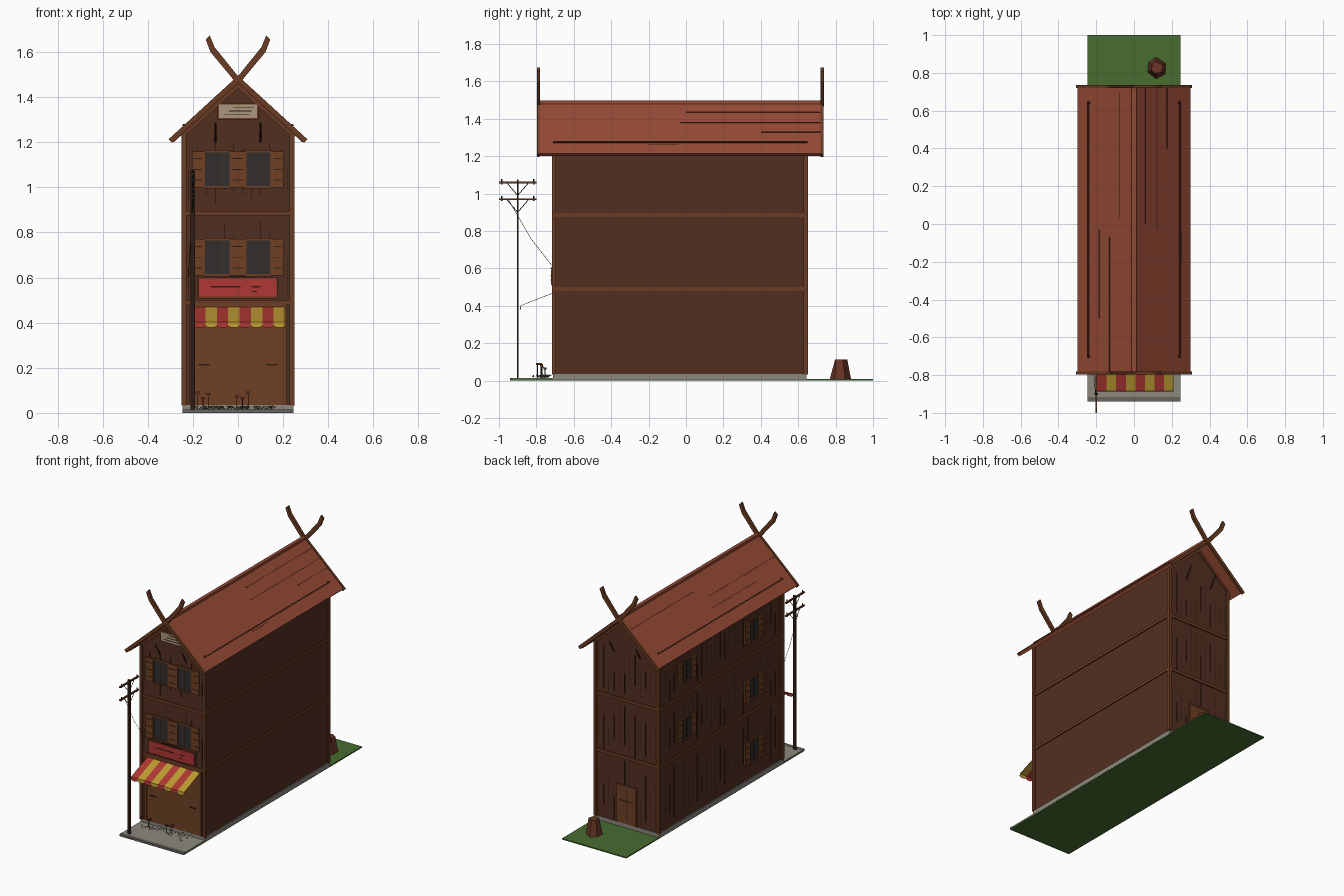
import bpy, bmesh, math, random
from mathutils import Vector

if "Cube" in bpy.data.objects:
    bpy.data.objects.remove(bpy.data.objects["Cube"])

random.seed(4)
mats = {}


def lin(c):
    return (c / 255 / 12.92) if c < 11 else ((c / 255 + 0.055) / 1.055) ** 2.4


PALETTE = dict(wall=(82, 47, 32), trim=(106, 60, 35), dark=(45, 28, 20), panel=(112, 64, 36),
               roof=(150, 74, 52), seam=(98, 48, 36), glass=(50, 47, 45), red=(175, 55, 50),
               yellow=(190, 155, 50), cream=(170, 150, 125), green=(72, 108, 48),
               stone=(140, 136, 126), barrel=(104, 54, 38), kerb=(105, 101, 95))


def make(name, bm, col):
    bmesh.ops.recalc_face_normals(bm, faces=bm.faces)
    me = bpy.data.meshes.new(name)
    bm.to_mesh(me)
    bm.free()
    if col not in mats:
        mats[col] = bpy.data.materials.new(col)
        mats[col].diffuse_color = (*[lin(c) for c in PALETTE[col]], 1)
    me.materials.append(mats[col])
    ob = bpy.data.objects.new(name, me)
    bpy.context.collection.objects.link(ob)
    return ob


def boxes(name, col, items):
    # several axis-aligned boxes (x0, x1, y0, y1, z0, z1) in one mesh
    bm = bmesh.new()
    for x0, x1, y0, y1, z0, z1 in items:
        vs = bmesh.ops.create_cube(bm, size=1)['verts']
        for v in vs:
            v.co = ((x0 + x1) / 2 + v.co.x * (x1 - x0), (y0 + y1) / 2 + v.co.y * (y1 - y0),
                    (z0 + z1) / 2 + v.co.z * (z1 - z0))
    return make(name, bm, col)


def prisms(name, col, profiles, y0, y1):
    # XZ profiles extruded along y
    bm = bmesh.new()
    for prof in profiles:
        f = bm.faces.new([bm.verts.new((x, y0, z)) for x, z in prof])
        r = bmesh.ops.extrude_face_region(bm, geom=[f])
        bmesh.ops.translate(bm, vec=(0, y1 - y0, 0),
                            verts=[v for v in r['geom'] if isinstance(v, bmesh.types.BMVert)])
    return make(name, bm, col)


def rods(name, col, segs, r, sides=4):
    bm = bmesh.new()
    for p, q in segs:
        p, q = Vector(p), Vector(q)
        vs = bmesh.ops.create_cone(bm, cap_ends=True, segments=sides, radius1=r, radius2=r,
                                   depth=(q - p).length)['verts']
        rot = (q - p).to_track_quat('Z', 'Y')
        for v in vs:
            v.co = rot @ v.co + (p + q) / 2
    return make(name, bm, col)


X, YF, YB = 0.24, -0.705, 0.64


def on(side, u0, u1, z0, z1, d, d0=-0.004):
    # box lying on a wall, standing out by d
    if side == 'front':
        return (u0, u1, YF - d, YF - d0, z0, z1)
    if side == 'back':
        return (u0, u1, YB + d0, YB + d, z0, z1)
    return (-X - d, -X - d0, u0, u1, z0, z1)


# ground, pavement, foundation
boxes('lawn', 'green', [(-0.245, 0.245, -0.935, 1.0, 0, 0.008)])
boxes('pavement', 'stone', [(-0.245, 0.245, -0.925, YF, 0.006, 0.014)])
boxes('kerb', 'kerb', [(-0.245, 0.245, -0.94, -0.915, 0, 0.015)])
boxes('foundation', 'stone', [(-0.246, 0.246, YF - 0.005, YB + 0.005, 0.005, 0.035)])

# house body with gables
prisms('house_body', 'wall', [[(-X, 0.03), (X, 0.03), (X, 1.245), (0, 1.462), (-X, 1.245)]], YF, YB)

# roof slopes
prisms('roof', 'roof', [[(0, 1.49), (s * 0.3, 1.215), (s * 0.285, 1.2), (0, 1.46)] for s in (-1, 1)],
       -0.785, 0.725)
boxes('ridge_cap', 'roof', [(-0.012, 0.012, -0.785, 0.725, 1.48, 1.497)])

# barge boards and crossed horns at both ends
barge = [[(0, 1.495), (s * 0.308, 1.213), (s * 0.293, 1.197), (0, 1.465)] for s in (-1, 1)]
horn = [[(s * x, z) for x, z in ((-0.012, 1.478), (0.01, 1.465), (0.122, 1.6), (0.143, 1.655),
                                (0.125, 1.673), (0.104, 1.622))] for s in (-1, 1)]
for nm, y in (('front', -0.797), ('back', 0.72)):
    prisms(nm + '_barge_boards', 'trim', barge, y, y + 0.015)
    prisms(nm + '_roof_horns', 'trim', horn, y, y + 0.017)

# roof seams and snow rails
seams = [(0.06, 0, 0.72), (0.12, -0.03, 0.72), (0.175, 0.4, 0.72), (0.25, -0.2, -0.04),
         (-0.075, 0.03, 0.7), (-0.185, -0.5, -0.03), (-0.13, -0.78, -0.07)]
top = lambda x: 1.49 - 0.917 * abs(x)
rods('roof_seams', 'seam', [((x, a, top(x)), (x, b, top(x))) for x, a, b in seams], 0.004)
rails = []
for s in (-1, 1):
    x = 0.243 * s
    rails.append(((x, -0.71, top(x) + 0.008), (x, 0.65, top(x) + 0.008)))
    rails += [((x, y, top(x) + 0.008), (x - 0.012 * s, y, top(x) + 0.008)) for y in (-0.7, 0.64)]
rods('snow_rails', 'seam', rails, 0.005)

# corner posts, belts and gable trim
trim = []
for sx in (-1, 1):
    for y in (YF, YB):
        trim.append((sx * X - 0.011, sx * X + 0.011, y - 0.011, y + 0.011, 0.033, 1.245))
for z in (0.49, 0.885):
    trim += [(-X - 0.008, X + 0.008, y - 0.008, y + 0.008, z - 0.01, z + 0.01) for y in (YF, YB)]
    trim += [(s * X - 0.008, s * X + 0.008, YF, YB, z - 0.01, z + 0.01) for s in (-1, 1)]
boxes('posts_and_belts', 'trim', trim)
for nm, y in (('front', YF - 0.008), ('back', YB)):
    prisms(nm + '_gable_trim', 'trim',
           [[(0, 1.46), (s * X, 1.243), (s * X, 1.222), (0, 1.438)] for s in (-1, 1)], y, y + 0.008)

# plank grooves on front, left and back walls
grooves = []
for side, a, b, n in (('front', -0.22, 0.22, 11), ('back', -0.22, 0.22, 11), ('left', -0.68, 0.62, 26)):
    for i in range(n + 1):
        u = a + (b - a) * i / n
        for z0, z1 in ((0.04, 0.48), (0.5, 0.875), (0.895, 1.22)):
            if side == 'front' and z0 < 0.1:
                continue
            lo = random.uniform(z0, z0 + 0.12)
            grooves.append(on(side, u - 0.0015, u + 0.0015, lo, random.uniform(lo + 0.1, z1), 0.0015))
boxes('plank_grooves', 'dark', grooves)

# gable braces
rods('gable_braces', 'dark', [((s * 0.1, y, 1.2), (s * 0.1, y + 0.05 * o, 1.285))
                              for s in (-1, 1) for y, o in ((YF, -1), (YB, 1))], 0.005)

# windows with louvred shutters
glass, frames, shutters, bars = [], [], [], []


def window(side, u, z, w, h, sw):
    glass.append(on(side, u - w / 2, u + w / 2, z - h / 2, z + h / 2, 0.004))
    bars.append(on(side, u - 0.002, u + 0.002, z - h / 2, z + h / 2, 0.006))
    for s in (-1, 1):
        frames.append(on(side, u - w / 2, u + w / 2, z + s * h / 2 - 0.005, z + s * h / 2 + 0.005, 0.01))
        e = u + s * w / 2
        frames.append(on(side, e - 0.004, e + 0.004, z - h / 2, z + h / 2, 0.01))
        c = e + s * (sw / 2 + 0.003)
        shutters.append(on(side, c - sw / 2, c + sw / 2, z - h / 2, z + h / 2, 0.009))
        for k in (-0.3, 0, 0.3):
            bars.append(on(side, c - sw * 0.35, c + sw * 0.35, z + k * h - 0.002, z + k * h + 0.002, 0.0105))


for z in (0.69, 1.08):
    window('front', -0.092, z, 0.115, 0.16, 0.052)
    window('front', 0.09, z, 0.112, 0.16, 0.052)
for y, z in ((0.34, 0.65), (0.34, 1.05), (-0.39, 0.22), (-0.39, 0.65), (-0.39, 1.05)):
    window('left', y, z, 0.095, 0.15, 0.05)
boxes('window_panes', 'glass', glass)
boxes('window_frames', 'trim', frames)
boxes('shutters', 'panel', shutters)
boxes('shutter_slats', 'dark', bars)

# shop front, sign board and gable vent
boxes('shop_front', 'panel', [on('front', -0.2, 0.2, 0.035, 0.48, 0.004)])
boxes('shop_posts', 'trim', [on('front', s * 0.208 - 0.01, s * 0.208 + 0.01, 0.035, 0.48, 0.008) for s in (-1, 1)])
boxes('shop_handles', 'dark', [on('front', s * 0.15 - 0.025, s * 0.15 + 0.025, 0.21, 0.216, 0.008) for s in (-1, 1)])
boxes('sign_board', 'red', [on('front', -0.172, 0.17, 0.515, 0.595, 0.018)])
boxes('sign_frame', 'trim', [on('front', -0.178, 0.176, 0.508, 0.602, 0.013)])
boxes('sign_strips', 'dark', [on('front', -0.12, 0.01, 0.557, 0.562, 0.02), on('front', 0.06, 0.1, 0.557, 0.562, 0.02),
                              on('front', 0.06, 0.085, 0.535, 0.54, 0.02), on('front', -0.08, 0.08, 0.6, 0.605, 0.02)])
boxes('gable_vent', 'cream', [on('front', -0.085, 0.085, 1.308, 1.367, 0.014)])
boxes('vent_frame', 'trim', [on('front', -0.092, 0.092, 1.3, 1.375, 0.01)])
boxes('vent_slats', 'dark', [on('front', -0.06 + 0.02 * k, 0.05 + 0.01 * k, 1.32 + 0.017 * k, 1.323 + 0.017 * k, 0.016)
                             for k in range(3)])

# striped awning with pointed valance
for col, first in (('red', 0), ('yellow', 1)):
    bm = bmesh.new()
    for i in range(first, 8, 2):
        a = -0.195 + i * 0.0505
        b = a + 0.0505
        rows = [[bm.verts.new((x, y, z)) for x in (a, b)] for y, z in ((YF, 0.472), (-0.885, 0.402))]
        low = [bm.verts.new((x, -0.887, z)) for x, z in ((a, 0.386), (a + 0.012, 0.378), (b - 0.012, 0.378), (b, 0.386))]
        bm.faces.new((rows[0][0], rows[0][1], rows[1][1], rows[1][0]))
        bm.faces.new((rows[1][0], rows[1][1], *reversed(low)))
    ob = make('awning_' + col, bm, col)
    m = ob.modifiers.new('thickness', 'SOLIDIFY')
    m.thickness = 0.003

# back door
boxes('back_door', 'panel', [on('back', -0.065, 0.07, 0.035, 0.29, 0.006)])
boxes('back_door_frame', 'trim', [on('back', -0.075, -0.063, 0.035, 0.3, 0.01), on('back', 0.068, 0.08, 0.035, 0.3, 0.01),
                                  on('back', -0.075, 0.08, 0.288, 0.3, 0.01)])
boxes('back_door_grooves', 'dark', [on('back', 0, 0.005, 0.05, 0.27, 0.008), on('back', -0.05, 0.055, 0.19, 0.195, 0.008)])

# utility pole, cross arms, braces, insulators and drop wires
px, py = -0.2, -0.9
boxes('utility_pole', 'dark', [(px - 0.01, px + 0.01, py - 0.004, py + 0.004, 0.01, 1.075)])
boxes('cross_arms', 'trim', [(px - 0.005, px + 0.005, -1.0, -0.8, z - 0.005, z + 0.005) for z in (0.97, 1.06)])
rods('arm_braces', 'dark', [((px, py + s * 0.06, z), (px, py, z - 0.07)) for s in (-1, 1) for z in (0.97, 1.06)], 0.002)
rods('insulators', 'dark', [((px, y, z - 0.01), (px, y, z + 0.018)) for y in (-0.985, -0.815) for z in (0.97, 1.06)], 0.004)
rods('drop_wires', 'dark', [((px, -0.95, 0.97), (px - 0.01, -0.83, 0.76)), ((px - 0.01, -0.83, 0.76), (px - 0.02, YF, 0.6))], 0.0012)

# small plants on the pavement
leaves, stems, buds = bmesh.new(), [], []
for i in range(14):
    x, y = -0.18 + 0.025 * i, random.uniform(-0.82, -0.74)
    for k in range(3):
        t = random.uniform(0, 6.28)
        c, s = math.cos(t) * 0.026, math.sin(t) * 0.02
        leaves.faces.new([leaves.verts.new(p) for p in ((x, y, 0.015), (x + c - s * 0.4, y + s + c * 0.4, 0.032),
                                                       (x + c * 1.3, y + s * 1.3, 0.024), (x + c + s * 0.4, y + s - c * 0.4, 0.03))])
    if i in (0, 1, 2, 7, 8, 9):
        h = random.uniform(0.06, 0.09)
        stems.append(((x, y, 0.014), (x, y, h)))
        buds.append((x - 0.009, x + 0.009, y - 0.008, y + 0.008, h - 0.004, h + 0.006))
make('plant_leaves', leaves, 'stone')
rods('plant_stems', 'dark', stems, 0.0015)
boxes('plant_buds', 'barrel', buds)

# faceted stump behind the house
bm = bmesh.new()
for v in bmesh.ops.create_cone(bm, cap_ends=True, segments=6, radius1=0.052, radius2=0.034, depth=0.105)['verts']:
    v.co += Vector((0.12, 0.825, 0.06)) + Vector([random.uniform(-0.006, 0.006) for _ in range(2)] + [0])
make('stump', bm, 'barrel')

for m in bpy.data.materials:
    if m.users and not m.is_grease_pencil:
        m.use_nodes = True
        m.node_tree.nodes["Principled BSDF"].inputs["Base Color"].default_value = m.diffuse_color
